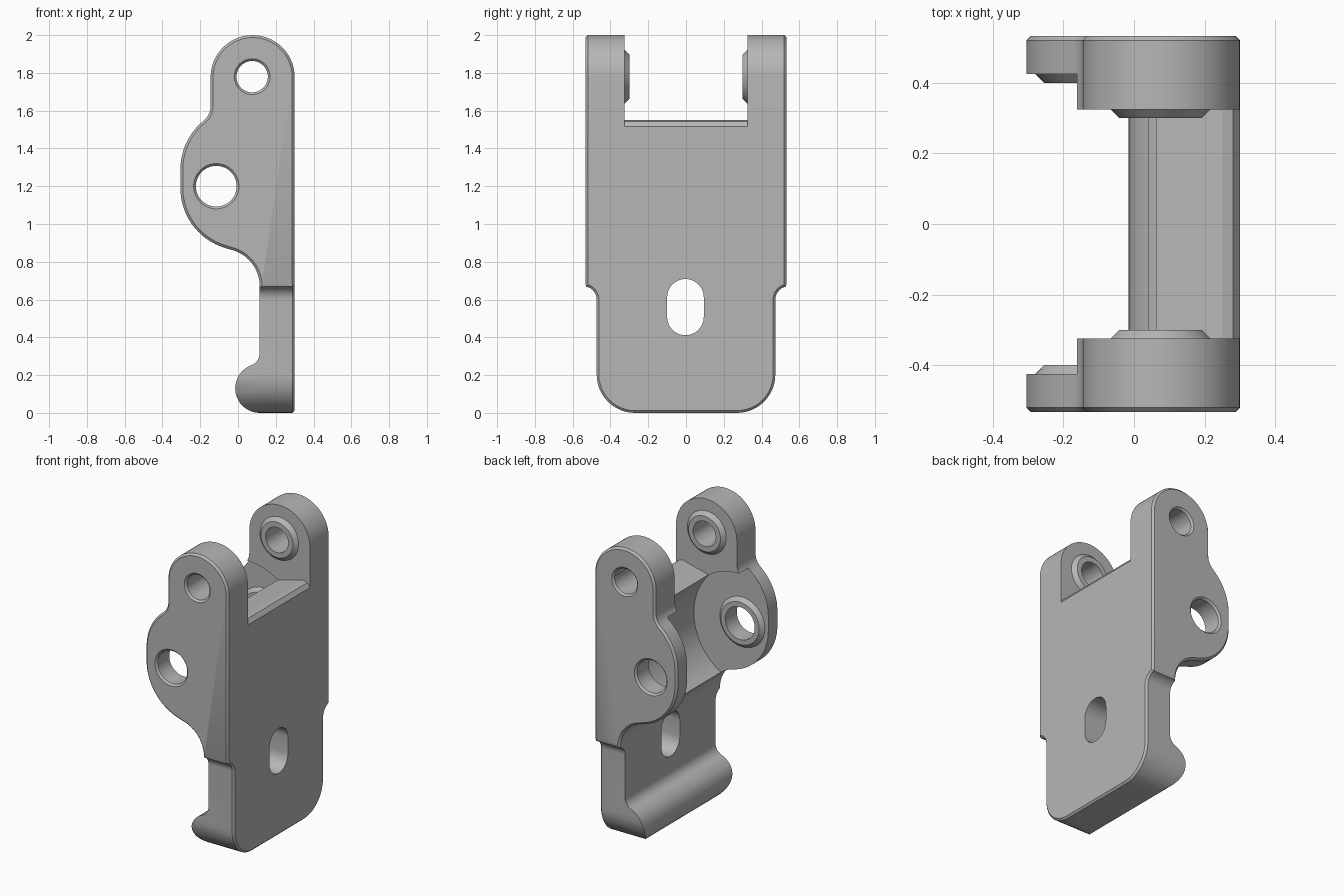
import bpy, bmesh
from math import sin, cos, radians
from mathutils import Matrix

if "Cube" in bpy.data.objects:
    bpy.data.objects.remove(bpy.data.objects["Cube"])

grey = bpy.data.materials.new("satin_grey")
grey.use_nodes = True
colour = (0.47, 0.47, 0.47, 1)
grey.diffuse_color = colour
grey.node_tree.nodes["Principled BSDF"].inputs["Base Color"].default_value = colour


def arc(cx, cy, r, start, end, steps=12):
    angles = [radians(start + (end - start) * i / steps) for i in range(steps + 1)]
    return [(cx + r * cos(a), cy + r * sin(a)) for a in angles]


def make_object(name, bm):
    bmesh.ops.recalc_face_normals(bm, faces=bm.faces)
    mesh = bpy.data.meshes.new(name)
    bm.to_mesh(mesh)
    bm.free()
    mesh.materials.append(grey)
    obj = bpy.data.objects.new(name, mesh)
    bpy.context.collection.objects.link(obj)
    return obj


def prism(name, outline, axis, low, high, chamfer=0):
    """Extrude an outline along x or y, optionally chamfering both end rims."""
    bm = bmesh.new()

    def place(u, v, w):
        return (u, w, v) if axis == "y" else (w, u, v)

    ends = [[bm.verts.new(place(u, v, w)) for u, v in outline] for w in (low, high)]
    caps = [bm.faces.new(end) for end in ends]
    n = len(outline)
    for i in range(n):
        j = (i + 1) % n
        bm.faces.new((ends[0][i], ends[0][j], ends[1][j], ends[1][i]))
    bmesh.ops.recalc_face_normals(bm, faces=bm.faces)
    if chamfer:
        rims = [e for cap in caps for e in cap.edges]
        bmesh.ops.bevel(bm, geom=rims, offset=chamfer, segments=1, affect="EDGES")
    return make_object(name, bm)


def cone(name, x, z, y0, r0, y1, r1):
    """Round solid along y from radius r0 at y0 to r1 at y1."""
    bm = bmesh.new()
    spin = Matrix.Rotation(radians(-90), 4, "X")
    if y1 < y0:
        y0, r0, y1, r1 = y1, r1, y0, r0
    place = Matrix.Translation((x, (y0 + y1) / 2, z)) @ spin
    bmesh.ops.create_cone(bm, cap_ends=True, segments=48, radius1=r0,
                          radius2=r1, depth=y1 - y0, matrix=place)
    return make_object(name, bm)


def combine(target, tool, operation):
    tool.hide_render = True
    mod = target.modifiers.new("combine", "BOOLEAN")
    mod.operation = operation
    mod.solver = "EXACT"
    mod.object = tool
    bpy.context.view_layer.objects.active = target
    bpy.ops.object.modifier_apply(modifier=mod.name)
    bpy.data.objects.remove(tool)


# Side profile: hooked lip, thin plate, pivot lobe and rounded top ear
profile = [(0.3, 0.012), (0.288, 0)]
profile += arc(0.115, 0.13, 0.13, 270, 110.5, 18)
profile += arc(0.045, 0.317, 0.07, -69.5, 0, 8)[1:]
profile += arc(-0.085, 0.67, 0.2, 0, 78.6)
profile += arc(0.025, 1.19, 0.33, 258.6, 180, 16)[1:]
profile += arc(0.025, 1.29, 0.33, 180, 128.9, 10)
profile += arc(-0.245, 1.625, 0.1, -51.1, 0, 8)[1:]
profile += arc(0.0775, 1.7775, 0.2225, 180, 0, 32)
bracket = prism("bracket", profile, "y", -0.533, 0.533, 0.013)

# Plate outline: rounded bottom corners and coved shoulders
half = arc(0.27, 0.203, 0.203, -90, 0) + arc(0.543, 0.6, 0.07, 180, 103, 8)
half += [(0.533, 0.683), (0.6, 0.7), (0.6, 2.1)]
outline = half + [(-y, z) for y, z in reversed(half)]
combine(bracket, prism("plate_outline", outline, "x", -0.5, 0.31, 0.022), "INTERSECT")

# Gap between the ears, with a sloping floor
gap = [(-0.5, 1.36), (0.075, 1.505), (0.25, 1.55), (0.28, 1.542),
       (0.3, 1.515), (0.4, 1.4), (0.4, 2.2), (-0.5, 2.2)]
combine(bracket, prism("ear_gap", gap, "y", -0.325, 0.325), "DIFFERENCE")

# Round clearance between the pivot lobes
clearance = arc(-0.16, 1.17, 0.4, 0, 360, 72)[:-1]
combine(bracket, prism("clearance", clearance, "y", -0.425, 0.425), "DIFFERENCE")

# Slot through the plate
slot = arc(-0.003, 0.612, 0.097, 0, 180, 16) + arc(-0.003, 0.508, 0.097, 180, 360, 16)
combine(bracket, prism("slot", slot, "x", -0.1, 0.5), "DIFFERENCE")

# Bosses and bores: x, z, bore radius, inner wall y, boss base radius
pivots = [(0.075, 1.78, 0.083, 0.325, 0.142), (-0.115, 1.2, 0.108, 0.425, 0.165)]
for x, z, bore, wall, base in pivots:
    for side in (-1, 1):
        boss = cone("boss", x, z, side * (wall + 0.02), base + 0.02,
                    side * (wall - 0.025), base - 0.025)
        combine(bracket, boss, "UNION")
    combine(bracket, cone("bore", x, z, -0.7, bore, 0.7, bore), "DIFFERENCE")
    for side in (-1, 1):
        sink = cone("countersink", x, z, side * 0.51, bore - 0.011,
                    side * 0.545, bore + 0.024)
        combine(bracket, sink, "DIFFERENCE")

# Smooth curved faces, keep crisp edges
bpy.ops.object.select_all(action="DESELECT")
bracket.select_set(True)
bpy.context.view_layer.objects.active = bracket
bpy.ops.object.shade_smooth_by_angle(angle=radians(25))
